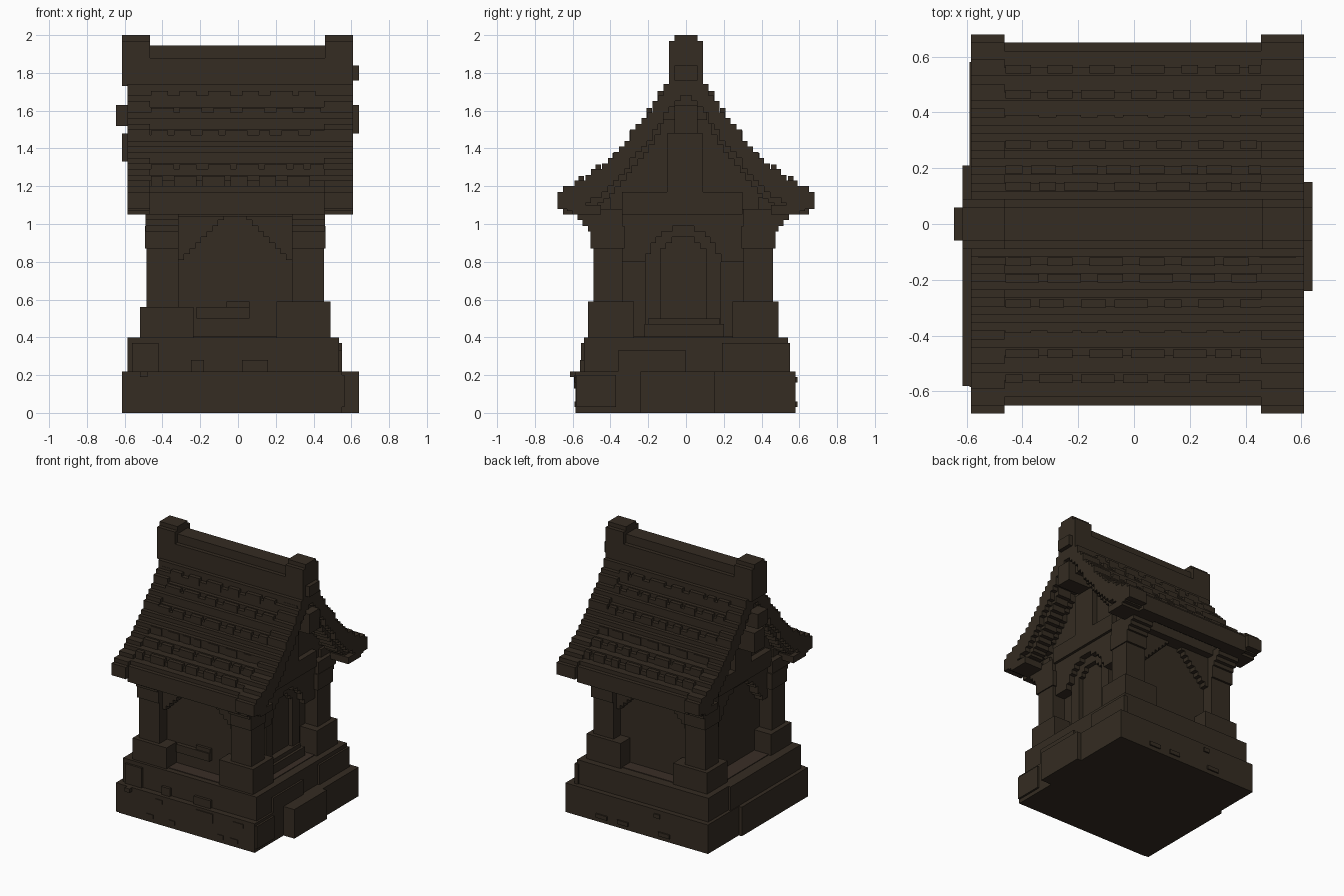
import bpy, bmesh, math, random
from mathutils import Vector

random.seed(4)
old = bpy.data.objects.get("Cube")
if old:
    bpy.data.objects.remove(old, do_unlink=True)


def material(name, rgb):
    m = bpy.data.materials.new(name)
    m.use_nodes = True
    m.diffuse_color = (*rgb, 1)
    m.node_tree.nodes["Principled BSDF"].inputs["Base Color"].default_value = (*rgb, 1)
    return m


DARK = material("dark brown", (0.035, 0.025, 0.016))
WARM = material("warm brown", (0.041, 0.027, 0.019))
V = 0.03  # size of one stair step


def finish(name, bm, mat=DARK):
    bmesh.ops.recalc_face_normals(bm, faces=bm.faces)
    me = bpy.data.meshes.new(name)
    bm.to_mesh(me)
    bm.free()
    me.materials.append(mat)
    ob = bpy.data.objects.new(name, me)
    bpy.context.collection.objects.link(ob)


def boxes(name, items, mat=DARK):
    """One object from boxes given as x0, x1, y0, y1, z0, z1."""
    bm = bmesh.new()
    for x0, x1, y0, y1, z0, z1 in items:
        for v in bmesh.ops.create_cube(bm, size=1)["verts"]:
            v.co = Vector(((x0 + x1) / 2 + v.co.x * (x1 - x0),
                           (y0 + y1) / 2 + v.co.y * (y1 - y0),
                           (z0 + z1) / 2 + v.co.z * (z1 - z0)))
    finish(name, bm, mat)


def prism(name, outline, d0, d1, axis="x"):
    """Closed solid from an outline of (across, z) points between d0 and d1 along an axis."""
    bm = bmesh.new()
    place = (lambda d, a, z: (d, a, z)) if axis == "x" else (lambda d, a, z: (a, d, z))
    near, far = ([bm.verts.new(place(d, a, z)) for a, z in outline] for d in (d0, d1))
    bm.faces.new(near)
    bm.faces.new(far[::-1])
    for i in range(len(outline)):
        bm.faces.new((near[i - 1], near[i], far[i], far[i - 1]))
    finish(name, bm)


def interp(pts, t):
    for (a, za), (b, zb) in zip(pts, pts[1:]):
        if t <= b:
            return za + (zb - za) * (t - a) / (b - a)
    return pts[-1][1]


def stairs(fn, y1):
    """Stepped half line of fn from 0 to y1."""
    n = max(1, round(y1 / V))
    w = y1 / n
    out = []
    for k in range(n):
        z = round(fn((k + 0.5) * w) / V) * V
        out += [(k * w, z), ((k + 1) * w, z)]
    return out


def mirrored(half):
    return [(-y, z) for y, z in reversed(half)] + half[1:]


# Roof curve
CURVE = [(0, 1.84), (0.09, 1.75), (0.15, 1.65), (0.2, 1.57), (0.27, 1.49), (0.33, 1.41),
         (0.4, 1.33), (0.5, 1.26), (0.6, 1.2), (0.68, 1.15)]


def roof_outline(edge, lift, thick, floor):
    top = mirrored(stairs(lambda y: interp(CURVE, y) + lift, edge))
    low = mirrored(stairs(lambda y: max(floor, interp(CURVE, y) + lift - thick), edge))
    return top + low[::-1]


# Stepped base
boxes("base_plinth", [(-0.59, 0.55, -0.585, 0.58, 0, 0.22)])
boxes("upper_plinth", [(-0.565, 0.535, -0.54, 0.54, 0.2, 0.4)])
boxes("floor_slab", [(-0.5, 0.47, -0.5, 0.47, 0.39, 0.405)], WARM)
boxes("base_side_stones", [
    (-0.615, -0.58, -0.58, 0.21, 0, 0.22), (0.54, 0.64, -0.24, 0.15, 0, 0.22),
    (0.54, 0.565, -0.58, -0.37, 0.03, 0.2), (0.54, 0.605, 0.15, 0.58, 0, 0.22),
    (0.52, 0.55, -0.36, 0, 0.2, 0.33), (0.52, 0.55, 0.19, 0.55, 0.22, 0.37),
    (-0.585, -0.56, -0.54, 0.3, 0.2, 0.4), (-0.56, -0.42, -0.555, -0.53, 0.22, 0.37),
    (0.06, 0.2, -0.592, -0.58, 0.13, 0.2), (0.02, 0.16, -0.56, -0.53, 0.2, 0.28),
    (-0.25, -0.18, -0.56, -0.53, 0.22, 0.28), (-0.52, -0.48, -0.615, -0.58, 0.19, 0.22)])
chips = []
for i in range(10):
    x = random.uniform(-0.5, 0.42)
    s = random.choice((-1, 1))
    z = random.choice((0.03, 0.1, 0.16))
    chips.append((x, x + random.uniform(0.03, 0.1), s * 0.58 - 0.01, s * 0.58 + 0.01, z, z + V))
boxes("base_stone_chips", chips)

# Corner footings, posts and stepped capitals
C = -0.015  # centre of the chamber
foot, post, cap = [], [], []
for sx in (-1, 1):
    for sy in (-1, 1):
        def corner(a, b, c, d, z0, z1):
            xs, ys = sorted((C + sx * a, C + sx * b)), sorted((C + sy * c, C + sy * d))
            return (*xs, *ys, z0, z1)
        foot.append(corner(0.22, 0.505, 0.26, 0.505, 0.4, 0.59 if sx > 0 else 0.56))
        post.append(corner(0.3, 0.47, 0.32, 0.475, 0.4, 1.06))
        cap.append(corner(0.3, 0.478, 0.31, 0.49, 0.87, 0.99))
        for k in range(4):
            cap.append(corner(0.3, 0.475, 0.32, 0.505 + V * k * 0.9, 0.96 + V * k, 0.99 + V * k))
boxes("corner_footings", foot)
boxes("corner_posts", post)
boxes("post_capitals", cap)

# Inner chamber and gable body
boxes("chamber_walls", [(-0.38, 0.35, -0.4, 0.375, 0.4, 1.1)])
body = stairs(lambda y: interp(CURVE, y) - 0.08, 0.45)
prism("gable_body", [(-0.45, 1.05)] + mirrored(body) + [(0.45, 1.05)], -0.43, 0.41)


# Stepped arches between the posts
def arch(half, z_spring, z_top, outer, power):
    curve = stairs(lambda t: z_spring + (z_top - z_spring) * (1 - (t / half) ** power), half)
    pts = [(-outer, 1.08), (-outer, z_spring - 0.02), (-half, z_spring - 0.02)] + mirrored(curve) + \
          [(half, z_spring - 0.02), (outer, z_spring - 0.02), (outer, 1.08)]
    return [(a + C, z) for a, z in pts]


wide = arch(0.27, 0.83, 1.05, 0.32, 1.5)
prism("front_arch", wide, -0.455, -0.38, "y")
prism("back_arch", wide, 0.36, 0.425, "y")
prism("right_arch", arch(0.26, 0.82, 1.03, 0.34, 2), -0.45, -0.37)
prism("left_arch", arch(0.2, 0.82, 0.98, 0.34, 2.5), 0.34, 0.43)

# Niche frame and sill on the left side, shelf on the front
out = stairs(lambda t: 0.8 + 0.18 * math.sqrt(1 - (t / 0.21) ** 2), 0.2)
inn = stairs(lambda t: 0.78 + 0.16 * math.sqrt(1 - (t / 0.13) ** 2), 0.12)
frame = [(-0.2, 0.4)] + mirrored(out) + [(0.2, 0.4), (0.12, 0.4)] + mirrored(inn)[::-1] + [(-0.12, 0.4)]
prism("left_niche_frame", [(a + C, z) for a, z in frame], 0.34, 0.385)
boxes("niche_sill", [(0.34, 0.42, -0.22, 0.2, 0.4, 0.47), (0.34, 0.4, -0.2, 0.18, 0.47, 0.5)])
boxes("front_shelf", [(-0.22, 0.06, -0.43, -0.38, 0.5, 0.56), (-0.06, 0.06, -0.42, -0.38, 0.56, 0.59)])

# Tie beams under the eaves
boxes("tie_beams", [(0.36, 0.45, -0.34, 0.3, 1.05, 1.17), (-0.48, -0.38, -0.34, 0.3, 1.05, 1.17),
                    (-0.45, 0.43, -0.5, -0.4, 1.04, 1.14), (-0.45, 0.43, 0.38, 0.48, 1.04, 1.14)])
boxes("king_posts", [(0.38, 0.45, -0.1, 0.09, 1.15, 1.48), (-0.48, -0.4, -0.1, 0.09, 1.15, 1.48)])

# Roof slopes with heavier gable boards
prism("roof_slopes", roof_outline(0.65, 0, 0.15, 1.05), -0.47, 0.46)
prism("right_gable_board", roof_outline(0.68, 0.01, 0.15, 1.08), -0.585, -0.465)
prism("left_gable_board", roof_outline(0.68, 0.01, 0.15, 1.08), 0.455, 0.61)
rafters = []
for x0, x1 in ((-0.55, -0.47), (0.46, 0.57)):
    for k in range(5, 20):
        y = k * V
        z = interp(CURVE, y) - 0.18
        if z > 1.05:
            rafters += [(x0, x1, s * y - V / 2, s * y + V / 2, z, z + 0.1) for s in (-1, 1)]
boxes("gable_rafters", rafters)
boxes("eave_brackets", [(x0, x1, *sorted((s * 0.45, s * y)), z, z + V)
                        for x0, x1 in ((-0.585, -0.46), (0.455, 0.61)) for s in (-1, 1)
                        for y, z in ((0.6, 1.05), (0.63, 1.07))])

# Tile courses: notched raised strips across the slopes
tiles = []
for y in (0.12, 0.18, 0.27, 0.36, 0.45, 0.54):
    z = round(interp(CURVE, y + V / 2) / V) * V
    for s in (-1, 1):
        x = -0.46
        while x < 0.42:
            w = random.choice((0.06, 0.09, 0.09, 0.12))
            tiles.append((x, min(x + w, 0.455), *sorted((s * y, s * (y + V))), z - V, z + 0.025))
            x += w + random.choice((0.03, 0.06, 0.06))
boxes("roof_tile_courses", tiles)

# Ridge beam with end caps and gable ornaments
boxes("ridge_beam", [(-0.47, 0.465, -0.06, 0.06, 1.8, 1.945), (-0.47, 0.465, -0.09, 0.09, 1.72, 1.88)])
caps = []
for x0, x1 in ((-0.615, -0.465), (0.46, 0.61)):
    caps += [(x0, x1, -0.09, 0.09, 1.73, 1.97), (x0, x1, -0.06, 0.06, 1.97, 2.0)]
boxes("ridge_end_caps", caps)
boxes("gable_ornaments", [
    (-0.645, -0.45, -0.06, 0.06, 1.52, 1.63), (-0.615, -0.45, -0.06, 0.06, 1.33, 1.48),
    (0.45, 0.64, -0.06, 0.06, 1.48, 1.63), (0.6, 0.64, -0.06, 0.06, 1.76, 1.84),
    (0.45, 0.58, -0.12, 0.11, 1.55, 1.7), (-0.56, -0.45, -0.12, 0.11, 1.55, 1.7)])
